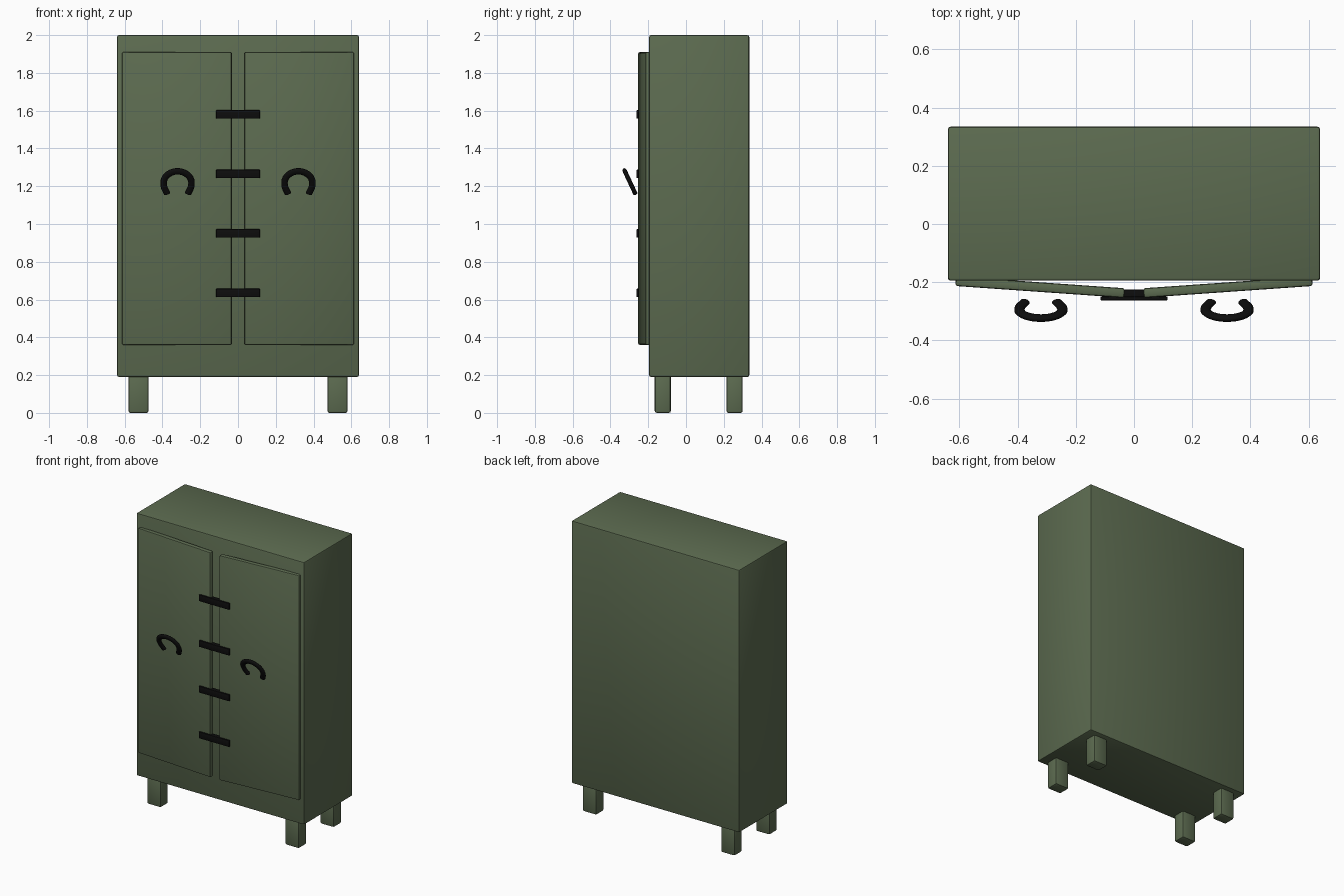
import bpy
import bmesh
from math import radians
from mathutils import Matrix, Vector

cube = bpy.data.objects.get("Cube")
if cube:
    bpy.data.objects.remove(cube, do_unlink=True)


def make_material(name, rgb):
    mat = bpy.data.materials.new(name)
    mat.use_nodes = True
    color = (*rgb, 1.0)
    mat.diffuse_color = color
    mat.node_tree.nodes["Principled BSDF"].inputs["Base Color"].default_value = color
    return mat


green = make_material("olive green paint", (0.107, 0.147, 0.08))
black = make_material("black iron", (0.004, 0.004, 0.004))


def box(name, center, size, mat, bevel=0.01, turn=0.0):
    """Box with softly rounded edges, turned about the vertical axis."""
    bm = bmesh.new()
    bmesh.ops.create_cube(bm, size=1.0, matrix=Matrix.Diagonal((*size, 1.0)))
    bmesh.ops.bevel(bm, geom=bm.edges[:], offset=bevel, segments=2,
                    profile=0.5, affect='EDGES')
    mesh = bpy.data.meshes.new(name)
    bm.to_mesh(mesh)
    bm.free()
    mesh.materials.append(mat)
    obj = bpy.data.objects.new(name, mesh)
    obj.location = center
    obj.rotation_euler.z = turn
    bpy.context.collection.objects.link(obj)
    return obj


def handle(name, center):
    """Horseshoe pull: a flattened tube leaning away from the door."""
    half = [(-0.055, 0), (-0.073, 0.05), (-0.068, 0.09), (-0.04, 0.12)]
    points = half + [(0, 0.131)] + [(-x, v) for x, v in reversed(half)]
    curve = bpy.data.curves.new(name, 'CURVE')
    curve.dimensions = '3D'
    curve.bevel_depth = 0.018
    curve.bevel_resolution = 3
    curve.use_fill_caps = True
    curve.resolution_u = 5
    spline = curve.splines.new('BEZIER')
    spline.bezier_points.add(len(points) - 1)
    for bp, (x, v) in zip(spline.bezier_points, points):
        bp.co = Vector((x, 0, v))
        bp.handle_left_type = bp.handle_right_type = 'AUTO'
    curve.materials.append(black)
    obj = bpy.data.objects.new(name, curve)
    obj.location = center
    obj.rotation_euler.x = radians(25)
    obj.scale.y = 0.65
    bpy.context.collection.objects.link(obj)


# Cabinet body
box("cabinet_body", (0, 0.07, 1.095), (1.28, 0.53, 1.81), green)

# Doors standing slightly ajar, handles and legs, mirrored left and right
for side, s in (("left", 1), ("right", -1)):
    box(side + "_door", (s * 0.323, -0.217, 1.135), (0.582, 0.033, 1.55),
        green, bevel=0.008, turn=s * radians(4))
    handle(side + "_handle", (s * 0.32, -0.268, 1.16))
    for end, y in (("front", -0.123), ("back", 0.257)):
        box(f"{end}_{side}_leg", (s * 0.527, y, 0.105), (0.105, 0.085, 0.21), green)

# Four iron straps bridging the doors, each with a thicker middle block
for i in range(4):
    z = 0.635 + i * 0.315
    box(f"strap_{i + 1}", (0, -0.256, z), (0.232, 0.014, 0.045), black, bevel=0.004)
    box(f"strap_block_{i + 1}", (0, -0.243, z), (0.07, 0.036, 0.04), black, bevel=0.005)

# Smooth rounded edges while keeping the flat faces crisp
for obj in bpy.context.scene.objects:
    obj.select_set(obj.type == 'MESH')
    if obj.type == 'MESH':
        bpy.context.view_layer.objects.active = obj
bpy.ops.object.shade_smooth_by_angle(angle=radians(30))
